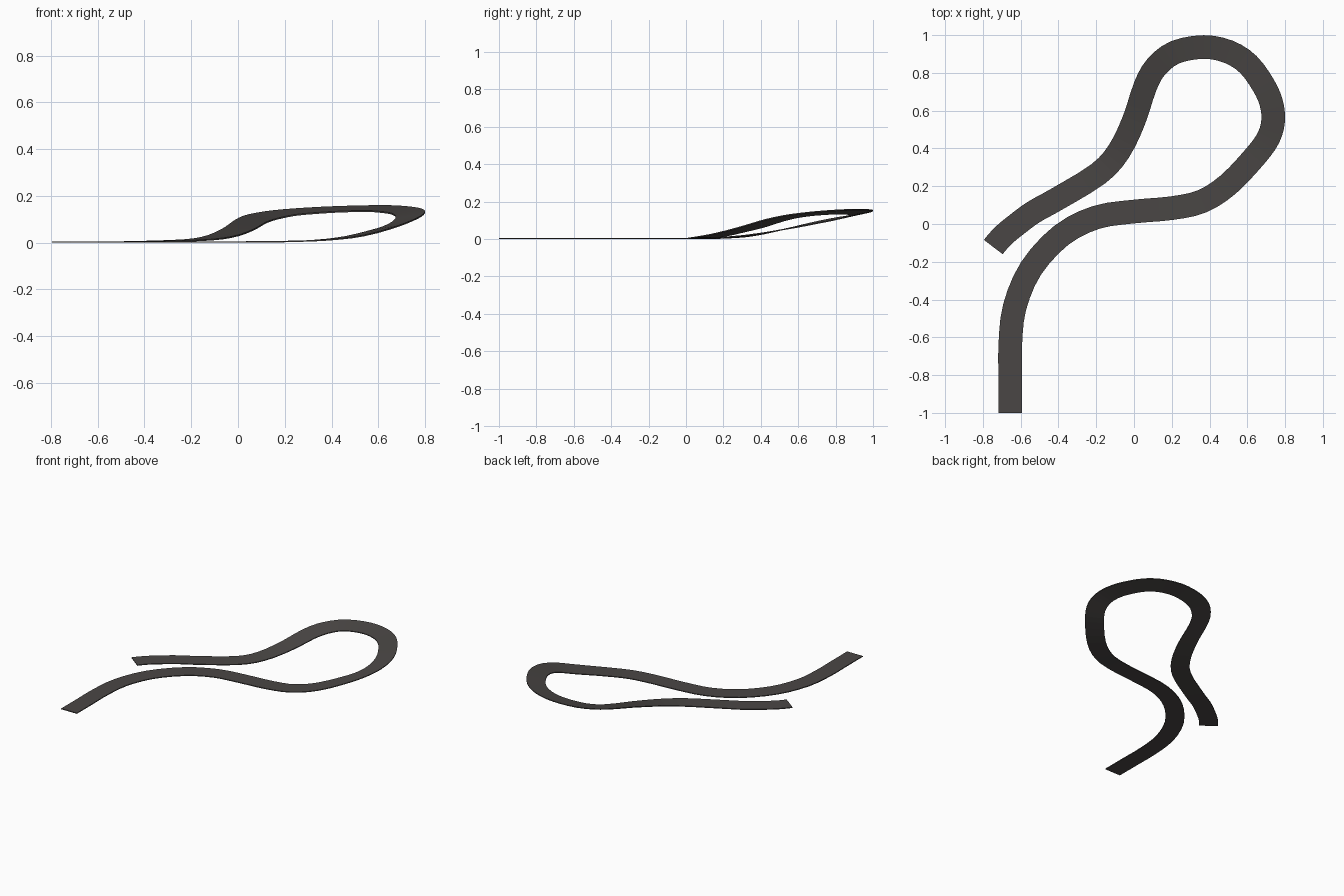
import bpy, bmesh
from mathutils import Vector

if "Cube" in bpy.data.objects:
    bpy.data.objects.remove(bpy.data.objects["Cube"])

HALF_WIDTH, THICK, STEPS, BANK = 0.0625, 0.006, 3, 0.0115

# Centre line of the road (x, y, height of underside); first and last points only steer the ends
PATH = [Vector(p) for p in [
    (-.655, -1.18, 0), (-.655, -1, 0), (-.655, -.82, 0), (-.655, -.64, 0), (-.632, -.44, 0),
    (-.545, -.235, 0), (-.385, -.06, 0), (-.2, .035, 0), (0, .066, 0), (.2, .084, .002),
    (.36, .12, .008), (.50, .21, .025), (.64, .357, .062), (.712, .457, .092),
    (.737, .55, .114), (.726, .643, .128), (.685, .735, .137), (.605, .845, .143),
    (.5, .912, .142), (.37, .937, .137), (.22, .91, .126), (.12, .835, .110),
    (.06, .73, .091), (0, .55, .054), (-.08, .385, .023), (-.19, .265, .008),
    (-.41, .131, .001), (-.53, .064, 0), (-.62, -.002, 0), (-.69, -.06, 0),
    (-.745, -.122, 0), (-.785, -.185, 0)]]


def spline(a, b, c, d, t):
    """Catmull-Rom point and tangent between b and c."""
    k1, k2, k3 = c - a, 2*a - 5*b + 4*c - d, 3*b - a - 3*c + d
    return (b + .5*(k1*t + k2*t*t + k3*t**3),
            .5*(k1 + 2*k2*t + 3*k3*t*t))


samples = [spline(*PATH[i:i + 4], s / STEPS)
           for i in range(len(PATH) - 3) for s in range(STEPS)]
samples.append(spline(*PATH[-4:], 1.0))

# Road slab: a rectangular section swept along the centre line, its outer edge banked up in the raised loop
bm = bmesh.new()
rings = []
for p, tan in samples:
    p.z = max(p.z, 0)
    side = Vector((-tan.y, tan.x, 0)).normalized() * HALF_WIDTH
    side.z = -BANK * min(1, p.z / 0.11)
    up = Vector((0, 0, THICK))
    rings.append([bm.verts.new(v) for v in (p - side, p + side, p + side + up, p - side + up)])
for r, q in zip(rings, rings[1:]):
    for i in range(4):
        j = (i + 1) % 4
        bm.faces.new((r[i], r[j], q[j], q[i]))
bm.faces.new(rings[0])
bm.faces.new(rings[-1])
bmesh.ops.recalc_face_normals(bm, faces=bm.faces)

mesh = bpy.data.meshes.new("road")
bm.to_mesh(mesh)
bm.free()
asphalt = bpy.data.materials.new("dark asphalt")
asphalt.diffuse_color = (0.068, 0.062, 0.059, 1)
asphalt.use_nodes = True
asphalt.node_tree.nodes["Principled BSDF"].inputs["Base Color"].default_value = asphalt.diffuse_color
mesh.materials.append(asphalt)
road = bpy.data.objects.new("road", mesh)
bpy.context.collection.objects.link(road)
